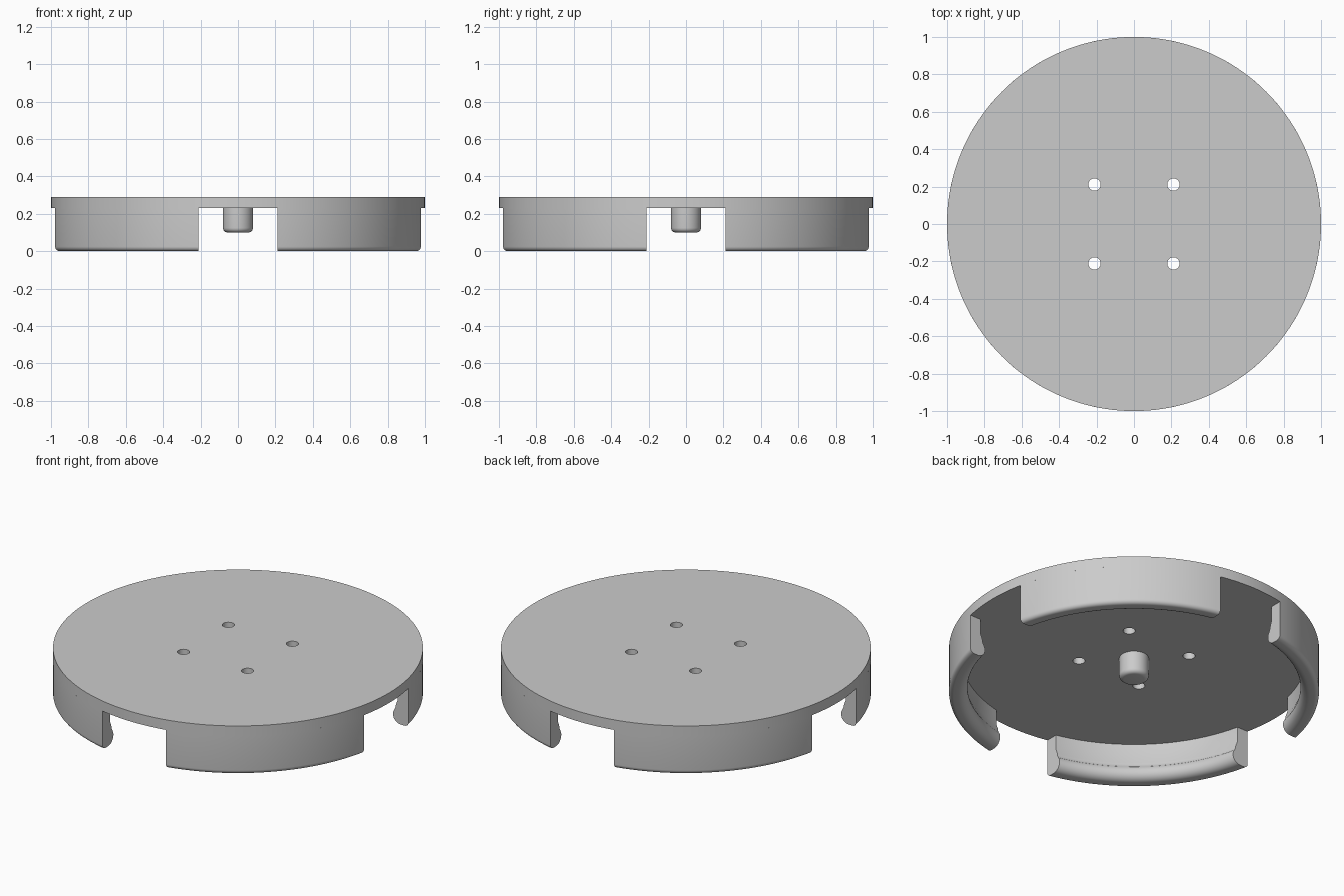
import bpy, bmesh
from math import sin, cos, asin, pi, radians

cube = bpy.data.objects.get("Cube")
if cube:
    bpy.data.objects.remove(cube, do_unlink=True)

TOP, UNDER = 0.29, 0.23      # lid plate top and underside
GAP = 0.21                   # half width of the slots between the clips
HOLE = 0.211                 # screw hole offset from the axes

grey = bpy.data.materials.new("light grey plastic")
grey.use_nodes = True
colour = (0.6, 0.6, 0.6, 1)
grey.diffuse_color = colour
grey.node_tree.nodes["Principled BSDF"].inputs["Base Color"].default_value = colour


def add_object(name, data):
    obj = bpy.data.objects.new(name, data)
    bpy.context.collection.objects.link(obj)
    data.materials.append(grey)
    bpy.ops.object.select_all(action='DESELECT')
    obj.select_set(True)
    bpy.context.view_layer.objects.active = obj
    return obj


def mesh_object(name, bm):
    bmesh.ops.recalc_face_normals(bm, faces=bm.faces)
    mesh = bpy.data.meshes.new(name)
    bm.to_mesh(mesh)
    bm.free()
    obj = add_object(name, mesh)
    bpy.ops.object.shade_smooth_by_angle(angle=radians(35))
    return obj


def arc(r, z, radius, start, end, steps=6):
    """Points of a rounded corner in the (radius, height) plane."""
    angles = [radians(start + (end - start) * i / steps) for i in range(steps + 1)]
    return [(r + radius * cos(a), z + radius * sin(a)) for a in angles]


# Lid plate: a filled disc outline with four screw holes, extruded
def circle_spline(curve, x, y, radius, count):
    spline = curve.splines.new('POLY')
    spline.points.add(count - 1)
    for i, p in enumerate(spline.points):
        a = 2 * pi * i / count
        p.co = (x + radius * cos(a), y + radius * sin(a), 0, 1)
    spline.use_cyclic_u = True


outline = bpy.data.curves.new("lid_plate", 'CURVE')
outline.dimensions = '2D'
outline.fill_mode = 'BOTH'
outline.extrude = (TOP - UNDER) / 2
circle_spline(outline, 0, 0, 1, 160)
for sx in (-1, 1):
    for sy in (-1, 1):
        circle_spline(outline, sx * HOLE, sy * HOLE, 0.033, 32)
plate = add_object("lid_plate", outline)
plate.location.z = (TOP + UNDER) / 2
bpy.ops.object.convert(target='MESH')
bm = bmesh.new()
bm.from_mesh(plate.data)
bmesh.ops.remove_doubles(bm, verts=bm.verts, dist=1e-5)
bmesh.ops.recalc_face_normals(bm, faces=bm.faces)
bm.to_mesh(plate.data)
bm.free()
bpy.ops.object.shade_smooth_by_angle(angle=radians(35))

# Clip section: straight outside, thin neck and a rounded inner lip
section = [(1, UNDER)]
section += arc(0.975, 0.025, 0.025, 0, -90)
section += arc(0.95, 0.05, 0.05, -90, -180, 8)
section += arc(0.95, 0.05, 0.05, 172, 145, 3)
section += arc(0.868, 0.108, 0.05, -35, 0, 4)
section += [(0.93, 0.14), (0.93, UNDER)]


# Snap clips: the section swept between two parallel-sided slots
def snap_clip(name, turn, steps=40):
    bm = bmesh.new()
    rings = []
    for i in range(steps + 1):
        ring = []
        for r, z in section:
            edge = asin(GAP / r)
            a = turn + edge + (pi / 2 - 2 * edge) * i / steps
            ring.append(bm.verts.new((r * cos(a), r * sin(a), z)))
        rings.append(ring)
    n = len(section)
    for a, b in zip(rings, rings[1:]):
        for j in range(n):
            k = (j + 1) % n
            bm.faces.new((a[j], b[j], b[k], a[k]))
    bm.faces.new(rings[0])
    bm.faces.new(rings[-1][::-1])
    mesh_object(name, bm)


for i, side in enumerate(("back_left", "back_right", "front_right", "front_left")):
    snap_clip("snap_clip_" + side, i * pi / 2)

# Centre peg: a turned profile with a rounded lower end
bm = bmesh.new()
profile = [(0, 0.1)] + arc(0.055, 0.125, 0.025, -90, 0) + [(0.08, UNDER)]
verts = [bm.verts.new((r, 0, z)) for r, z in profile]
edges = [bm.edges.new(pair) for pair in zip(verts, verts[1:])]
bmesh.ops.spin(bm, geom=verts + edges, cent=(0, 0, 0), axis=(0, 0, 1),
               angle=2 * pi, steps=48, use_merge=False)
bmesh.ops.remove_doubles(bm, verts=bm.verts, dist=1e-5)
mesh_object("centre_peg", bm)
